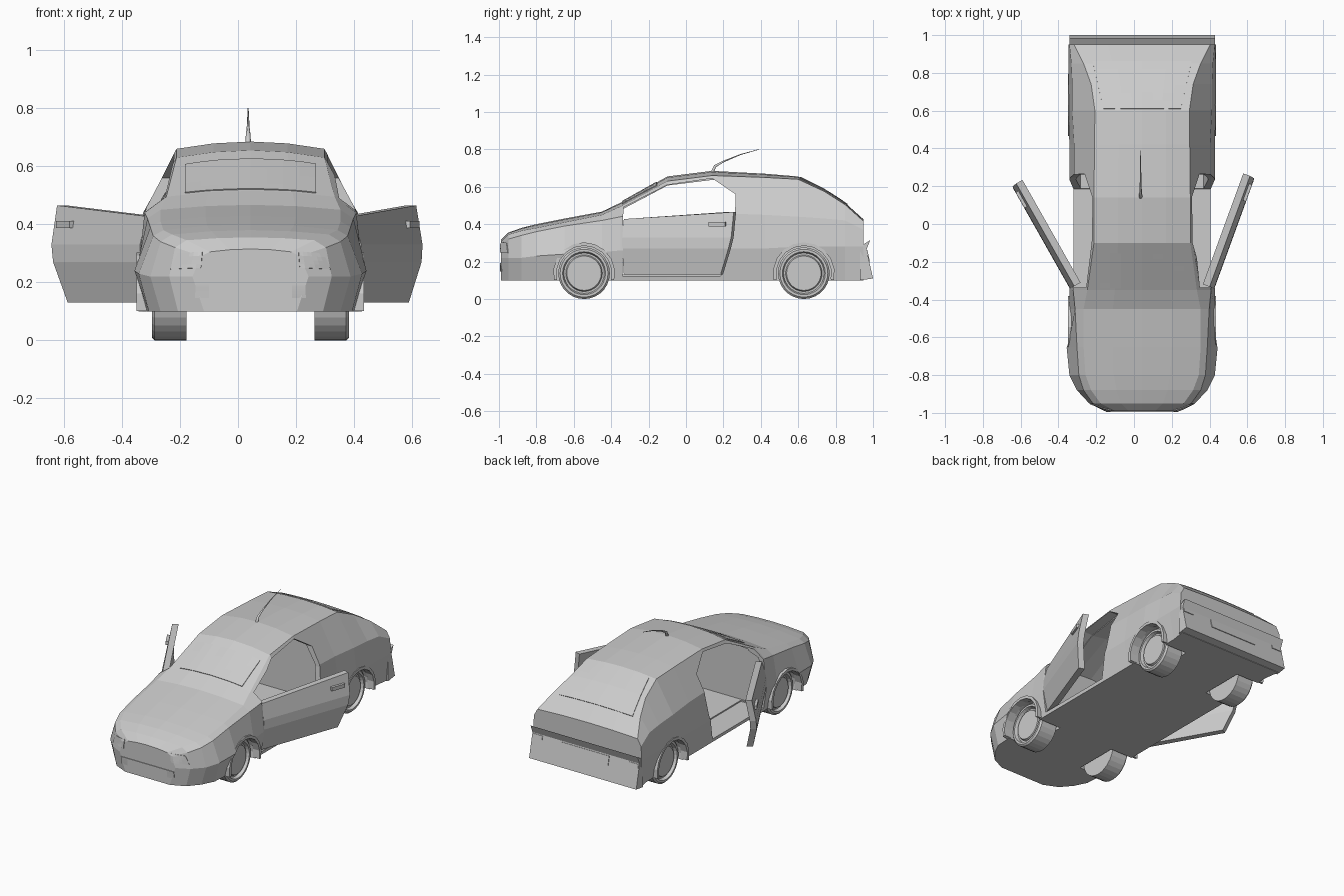
import bpy, bmesh, math
from mathutils import Matrix, Vector

cube = bpy.data.objects.get("Cube")
if cube:
    bpy.data.objects.remove(cube, do_unlink=True)

CX = 0.043                      # centre line of the body
FRONT_AXLE, REAR_AXLE, HUB_Z = -0.545, 0.63, 0.138

grey = bpy.data.materials.new("plain_grey")
grey.use_nodes = True
grey.diffuse_color = (0.6, 0.6, 0.6, 1)
grey.node_tree.nodes["Principled BSDF"].inputs["Base Color"].default_value = (0.6, 0.6, 0.6, 1)


def make_object(name, bm):
    bmesh.ops.recalc_face_normals(bm, faces=bm.faces)
    mesh = bpy.data.meshes.new(name)
    bm.to_mesh(mesh)
    bm.free()
    mesh.materials.append(grey)
    obj = bpy.data.objects.new(name, mesh)
    bpy.context.scene.collection.objects.link(obj)
    return obj


def loft(name, rings):
    """Skin a closed solid through rings of equal point count."""
    bm = bmesh.new()
    rows = [[bm.verts.new(p) for p in ring] for ring in rings]
    n = len(rows[0])
    for a, b in zip(rows, rows[1:]):
        for i in range(n):
            j = (i + 1) % n
            bm.faces.new((a[i], a[j], b[j], b[i]))
    bm.faces.new(rows[0])
    bm.faces.new(rows[-1])
    return make_object(name, bm)


def prism(name, outline, x0, x1):
    """Extrude a (y, z) outline across the car."""
    return loft(name, [[(x, y, z) for y, z in outline] for x in (x0, x1)])


def arc(cy, cz, r, start, end, steps):
    angles = [start + (end - start) * i / steps for i in range(steps + 1)]
    return [(cy + r * math.cos(a), cz + r * math.sin(a)) for a in angles]


def section(st, inset=0.0, floor=0.10):
    """Full cross-section ring of the body at one station."""
    y, wb, wm, zm, ws, zs, wr, zr, zc = st
    drop = inset * 0.75
    half = [(wb, floor), (wm, zm), (ws, zs), (wr, zr - drop),
            (wr * 0.5, zr + (zc - zr) * 0.75 - drop)]
    half = [(w - inset, z) for w, z in half]
    ring = [(0, floor)] + half + [(0, zc - drop)] + [(-w, z) for w, z in reversed(half)]
    return [(CX + x, y, z) for x, z in ring]


# Body stations: y, sill half-width, waist width and height,
# shoulder width and height, roof edge width and height, crown height
nose = [
    (-0.99, .16, .20, .22, .17, .29, .14, .305, .315),
    (-0.95, .25, .28, .22, .26, .32, .22, .345, .355),
    (-0.88, .31, .345, .22, .31, .34, .27, .365, .38),
    (-0.80, .35, .385, .23, .335, .36, .30, .38, .40),
    (-0.65, .36, .40, .24, .345, .39, .31, .41, .43),
    (-0.45, .36, .385, .25, .355, .42, .31, .45, .467),
]
cabin = [
    (-0.35, .36, .385, .26, .365, .44, .29, .495, .515),
    (-0.10, .36, .385, .27, .36, .46, .255, .63, .655),
    (0.14, .36, .385, .27, .36, .46, .255, .66, .685),
    (0.42, .36, .385, .27, .36, .45, .252, .65, .67),
]
tail = [
    (0.60, .36, .39, .28, .37, .44, .25, .64, .655),
    (0.74, .36, .39, .28, .37, .43, .27, .575, .585),
    (0.85, .36, .39, .28, .375, .42, .31, .505, .515),
    (0.95, .375, .39, .28, .385, .37, .36, .415, .425),
]
body = loft("body", [section(s) for s in nose + cabin + tail])

# Cabin cavity, door openings and wheel wells, cut from the body
door_hole = [(-.34, .122), (.185, .122), (.245, .3), (.262, .44),
             (.265, .56), (.14, .645), (-.1, .61), (-.335, .49)]
cutters = [loft("cabin_cutter", [section(s, 0.035, 0.13) for s in cabin])]
for s in (-1, 1):
    cutters.append(prism("door_cutter", door_hole, CX + s * 0.2, CX + s * 0.5))
    for y in (FRONT_AXLE, REAR_AXLE):
        circle = arc(y, HUB_Z, 0.15, 0, math.tau, 24)[:-1]
        cutters.append(prism("well_cutter", circle, CX + s * 0.2, CX + s * 0.5))
bpy.context.view_layer.objects.active = body
for cutter in cutters:
    cutter.hide_render = True
    mod = body.modifiers.new("cut", "BOOLEAN")
    mod.operation = "DIFFERENCE"
    mod.solver = "EXACT"
    mod.object = cutter
    bpy.ops.object.modifier_apply(modifier=mod.name)
    bpy.data.objects.remove(cutter, do_unlink=True)

# Rear bumper
prism("rear_bumper", [(.93, .10), (1.0, .11), (.965, .265), (.985, .315), (.945, .29), (.93, .29)],
      CX - 0.385, CX + 0.385)


def wheel(name, s, y):
    """Lathe a tyre and rim, outer face towards side s."""
    profile = [(.0, -.06), (.09, -.06), (.138, -.06), (.138, .05), (.128, .06),
               (.115, .06), (.108, .04), (.098, .04), (.092, .053), (.0, .053)]
    bm = bmesh.new()
    verts = [bm.verts.new((x * s, r, 0)) for r, x in profile]
    edges = [bm.edges.new(pair) for pair in zip(verts, verts[1:])]
    bmesh.ops.spin(bm, geom=verts + edges, axis=(1, 0, 0), cent=(0, 0, 0),
                   angle=math.tau, steps=28)
    bmesh.ops.remove_doubles(bm, verts=bm.verts, dist=1e-4)
    obj = make_object(name, bm)
    obj.location = (CX + s * 0.28, y, HUB_Z)


# Wheels and arch lips
for side, s in (("right", -1), ("left", 1)):
    for end, y in (("front", FRONT_AXLE), ("rear", REAR_AXLE)):
        wheel(f"{end}_{side}_wheel", s, y)
        lip = arc(y, HUB_Z, 0.165, -0.22, math.pi + 0.22, 10)
        lip += arc(y, HUB_Z, 0.147, math.pi + 0.22, -0.22, 10)
        prism(f"{end}_{side}_arch", lip, CX + s * 0.345, CX + s * 0.392)


def door(side, s, degrees):
    """An open door with its handle, hinged at the front edge."""
    a = math.radians(degrees)
    hinge = Matrix.Translation((CX + s * 0.378, -0.34, 0))
    along = Vector((s * math.sin(a), math.cos(a), 0))
    out = Vector((s * math.cos(a), -math.sin(a), 0))

    def at(u, v, z):
        return hinge @ (along * u + out * v + Vector((0, 0, z)))

    rows = [(.13, -.022, .55, 0), (.27, .005, .605, 0), (.33, .003, .62, 0), (.45, -.022, .625, .015)]
    rings = []
    for z, v, length, rise in rows:
        front_z = z - rise * 1.5
        rings.append([at(0, v, front_z), at(length, v, z + rise),
                      at(length, v - .038, z + rise), at(0, v - .038, front_z)])
    loft(f"{side}_door", rings)
    loft(f"{side}_door_handle", [[at(u, v, z) for u, v in ((.49, -.02), (.585, -.02), (.585, .004), (.49, .004))]
                                 for z in (.388, .412)])


door("left", 1, 20)
door("right", -1, 29.5)

# Aerial on the roof
curve = bpy.data.curves.new("aerial", "CURVE")
curve.dimensions = "3D"
curve.bevel_depth = 0.01
curve.bevel_resolution = 1
curve.use_fill_caps = True
spline = curve.splines.new("POLY")
path = [(.14, .675, 1), (.155, .71, .8), (.2, .735, .5), (.29, .772, .3), (.39, .80, .15)]
spline.points.add(len(path) - 1)
for point, (y, z, r) in zip(spline.points, path):
    point.co = (0.035, y, z, 1)
    point.radius = r
curve.materials.append(grey)
bpy.context.scene.collection.objects.link(bpy.data.objects.new("aerial", curve))


def panel(name, corners, direction, nx=8, ny=6):
    """Lay a thin plate on the bodywork by dropping a grid onto it."""
    bpy.context.view_layer.update()
    deps = bpy.context.evaluated_depsgraph_get()
    a, b, c, d = (Vector(p) for p in corners)
    direction = Vector(direction)
    bm = bmesh.new()
    grid = []
    for j in range(ny + 1):
        row = []
        for i in range(nx + 1):
            p = a.lerp(b, i / nx).lerp(d.lerp(c, i / nx), j / ny)
            hit, loc, *_ = bpy.context.scene.ray_cast(deps, p - direction * 3, direction)
            row.append(bm.verts.new(loc) if hit else None)
        grid.append(row)
    for j in range(ny):
        for i in range(nx):
            quad = (grid[j][i], grid[j][i + 1], grid[j + 1][i + 1], grid[j + 1][i])
            if all(quad):
                bm.faces.new(quad)
    obj = make_object(name, bm)
    solid = obj.modifiers.new("thickness", "SOLIDIFY")
    solid.thickness = 0.008
    solid.offset = 0


# Glass, number plates and lamps
DOWN, BACK, FORWARD = (0, 0, -1), (0, 1, 0), (0, -1, 0)
panel("windscreen", [(CX + x, y, 0) for x, y in ((-.225, -.34), (.225, -.34), (.225, -.155), (-.225, -.155))], DOWN)
panel("rear_window", [(CX + x, y, 0) for x, y in ((-.205, .61), (.205, .61), (.262, .86), (-.262, .86))], DOWN)
panel("front_plate", [(CX + x, 0, z) for x, z in ((-.19, .147), (.19, .147), (.19, .193), (-.19, .193))], BACK)
panel("rear_plate", [(CX + x, 0, z) for x, z in ((-.17, .2), (.17, .2), (.17, .258), (-.17, .258))], FORWARD)
for side, s in (("right", -1), ("left", 1)):
    lamp = ((.17, .25), (.275, .245), (.25, .3), (.165, .305))
    panel(f"{side}_headlight", [(CX + s * x, 0, z) for x, z in lamp], BACK, 6, 4)
    lamp = ((.31, .235), (.38, .235), (.38, .26), (.31, .26))
    panel(f"{side}_tail_light", [(CX + s * x, 0, z) for x, z in lamp], FORWARD, 2, 2)
